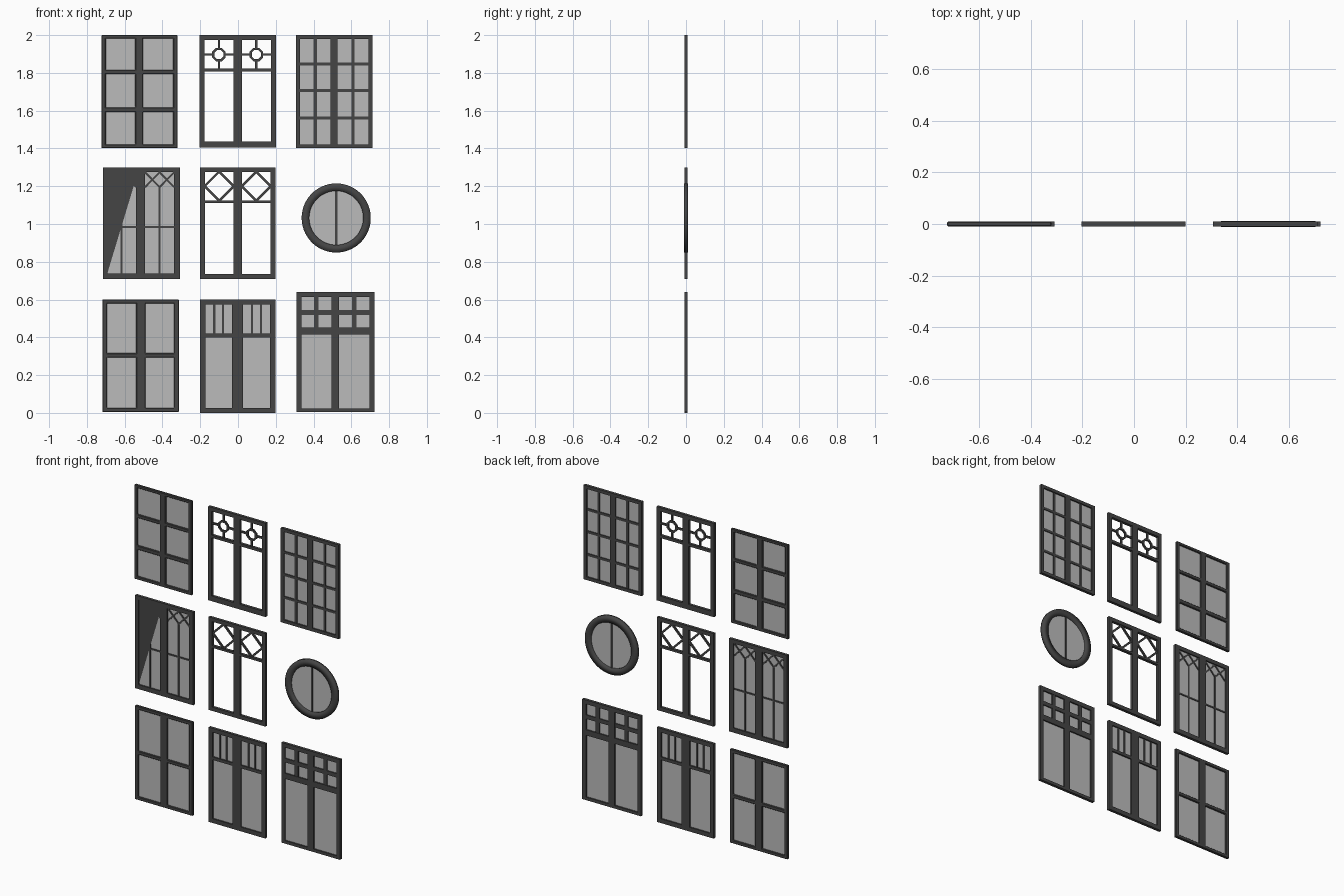
import bpy, bmesh, math
from mathutils import Vector, Matrix

if "Cube" in bpy.data.objects:
    bpy.data.objects.remove(bpy.data.objects["Cube"])


def material(name, v):
    m = bpy.data.materials.new(name)
    m.diffuse_color = (v, v, v, 1)
    m.use_nodes = True
    m.node_tree.nodes["Principled BSDF"].inputs["Base Color"].default_value = m.diffuse_color
    return m


DARK = material("dark_frame", 0.06)
PANE = material("pane_grey", 0.5)


def finish(name, bm, mat, thick=0, bevel=0):
    bmesh.ops.recalc_face_normals(bm, faces=bm.faces)
    me = bpy.data.meshes.new(name)
    bm.to_mesh(me)
    bm.free()
    ob = bpy.data.objects.new(name, me)
    bpy.context.collection.objects.link(ob)
    me.materials.append(mat)
    if thick:
        s = ob.modifiers.new("thickness", 'SOLIDIFY')
        s.thickness, s.offset = thick, 0
    if bevel:
        b = ob.modifiers.new("chamfer", 'BEVEL')
        b.width, b.segments = bevel, 1
    return ob


def frame(name, xs, zs, bevel=0):
    """Flat frame on a grid of lines; every odd cell is an opening."""
    bm = bmesh.new()
    v = [[bm.verts.new((x, 0, z)) for z in zs] for x in xs]
    for i in range(len(xs) - 1):
        for j in range(len(zs) - 1):
            if not (i % 2 and j % 2):
                bm.faces.new((v[i][j], v[i + 1][j], v[i + 1][j + 1], v[i][j + 1]))
    loose = [q for q in bm.verts if not q.link_faces]
    bmesh.ops.delete(bm, geom=loose, context='VERTS')
    return finish(name, bm, DARK, 0.018, bevel)


def sheet(name, pts, mat, y=0.0):
    bm = bmesh.new()
    bm.faces.new([bm.verts.new((x, y, z)) for x, z in pts])
    return finish(name, bm, mat)


def glass(name, x0, x1, z0, z1):
    e = 0.004
    x0, x1, z0, z1 = x0 - e, x1 + e, z0 - e, z1 + e
    sheet(name, [(x0, z0), (x1, z0), (x1, z1), (x0, z1)], PANE)


def bars(name, segs, width, depth=0.01):
    """Thin glazing bars along segments (x0, z0, x1, z1)."""
    bm = bmesh.new()
    for x0, z0, x1, z1 in segs:
        d = Vector((x1 - x0, 0, z1 - z0))
        m = (Matrix.Translation(((x0 + x1) / 2, 0, (z0 + z1) / 2))
             @ Matrix.Rotation(-math.atan2(d.z, d.x), 4, 'Y')
             @ Matrix.Diagonal((d.length, depth, width, 1)))
        bmesh.ops.create_cube(bm, size=1, matrix=m)
    return finish(name, bm, DARK)


def ring(name, cx, cz, ro, ri, n, thick):
    bm = bmesh.new()
    loops = []
    for r in (ro, ri):
        loops.append([bm.verts.new((cx + r * math.cos((k + .5) * math.tau / n), 0,
                                    cz + r * math.sin((k + .5) * math.tau / n))) for k in range(n)])
    a, b = loops
    for k in range(n):
        q = (k + 1) % n
        bm.faces.new((a[k], a[q], b[q], b[k]))
    return finish(name, bm, DARK, thick)


def smooth(ob):
    bpy.ops.object.select_all(action='DESELECT')
    ob.select_set(True)
    bpy.context.view_layer.objects.active = ob
    bpy.ops.object.shade_smooth_by_angle(angle=math.radians(30))


# six-pane window, top left
frame("six_pane_frame", [-.723, -.70, -.544, -.502, -.343, -.32],
      [1.402, 1.422, 1.592, 1.618, 1.793, 1.815, 1.982, 2.0], 0.003)
glass("six_pane_glass", -.70, -.343, 1.422, 1.982)

# open window with octagon tracery, top middle
frame("octagon_window_frame", [-.203, -.178, -.024, .02, .174, .2],
      [1.405, 1.438, 1.807, 1.824, 1.975, 2.0])
for side, cx in (("left", -.101), ("right", .097)):
    cz, r = 1.897, .033
    ring("octagon_tracery_" + side, cx, cz, .039, .026, 8, .01)
    bars("octagon_spokes_" + side,
         [(cx, cz + r, cx, 1.978), (cx, cz - r, cx, 1.82),
          (cx - r, cz, cx - .08, cz), (cx + r, cz, cx + .08, cz)], .012)

# sixteen-pane window, top right
frame("sixteen_pane_frame", [.306, .328, .49, .528, .692, .713],
      [1.402, 1.422, 1.98, 2.0])
glass("sixteen_pane_glass", .328, .692, 1.422, 1.98)
bars("sixteen_pane_bars",
     [(x, 1.42, x, 1.982) for x in (.409, .61)]
     + [(a, z, b, z) for z in (1.562, 1.706, 1.848) for a, b in ((.326, .492), (.526, .694))], .016)

# lattice-top window, middle left
frame("lattice_window_frame", [-.716, -.692, -.54, -.492, -.338, -.308],
      [.71, .738, 1.275, 1.3])
glass("lattice_window_glass", -.692, -.338, .738, 1.275)
for side, a, b in (("left", -.692, -.54), ("right", -.492, -.338)):
    c, lo, hi = (a + b) / 2, 1.195, 1.274
    bars("lattice_bars_" + side,
         [(a, .984, b, .984), (c, .736, c, lo),
          (a, hi, c, lo), (b, hi, c, lo), (a, lo, c, hi), (b, lo, c, hi)], .01, .008)
# dark panel covering the front of the left leaf
sheet("dark_cover_panel", [(-.692, .738), (-.551, 1.205), (-.54, 1.205), (-.54, 1.277), (-.692, 1.277)],
      DARK, -.006)

# open window with diamond tracery, middle
frame("diamond_window_frame", [-.2, -.175, -.024, .02, .173, .198],
      [.71, .734, 1.11, 1.124, 1.276, 1.3])
for side, cx in (("left", -.0995), ("right", .0965)):
    cz, r = 1.2, .077
    k = [(cx + r, cz), (cx, cz + r), (cx - r, cz), (cx, cz - r)]
    bars("diamond_tracery_" + side, [k[i] + k[(i + 1) % 4] for i in range(4)], .012)

# round window, middle right
smooth(ring("round_window_frame", .52, 1.032, .183, .143, 64, .022))
sheet("round_window_glass", [(.52 + .146 * math.cos(i * math.tau / 64),
                              1.032 + .146 * math.sin(i * math.tau / 64)) for i in range(64)], PANE)
bars("round_window_bar", [(.52, .887, .52, 1.177)], .011)

# four-pane window, bottom left
frame("four_pane_frame", [-.718, -.694, -.539, -.49, -.338, -.313],
      [.005, .026, .294, .316, .578, .6], 0.003)
glass("four_pane_glass", -.694, -.338, .026, .578)

# window with slatted upper lights, bottom middle
frame("slatted_window_frame", [-.2, -.173, -.031, .026, .17, .198],
      [0, .027, .4, .419, .574, .6])
glass("slatted_window_glass", -.173, .17, .027, .574)
bars("slatted_window_bars",
     [(a + w * i / 3, .415, a + w * i / 3, .577)
      for a, w in ((-.173, .142), (.026, .144)) for i in (1, 2)], .011)

# tall window with gridded upper lights, bottom right
frame("gridded_window_frame", [.31, .335, .494, .536, .696, .722],
      [.005, .024, .416, .451, .614, .64])
glass("gridded_window_glass", .335, .696, .024, .614)
bars("gridded_window_bars",
     [(x, .448, x, .617) for x in (.4145, .616)]
     + [(a, .532, b, .532) for a, b in ((.333, .496), (.534, .698))], .025, .014)
